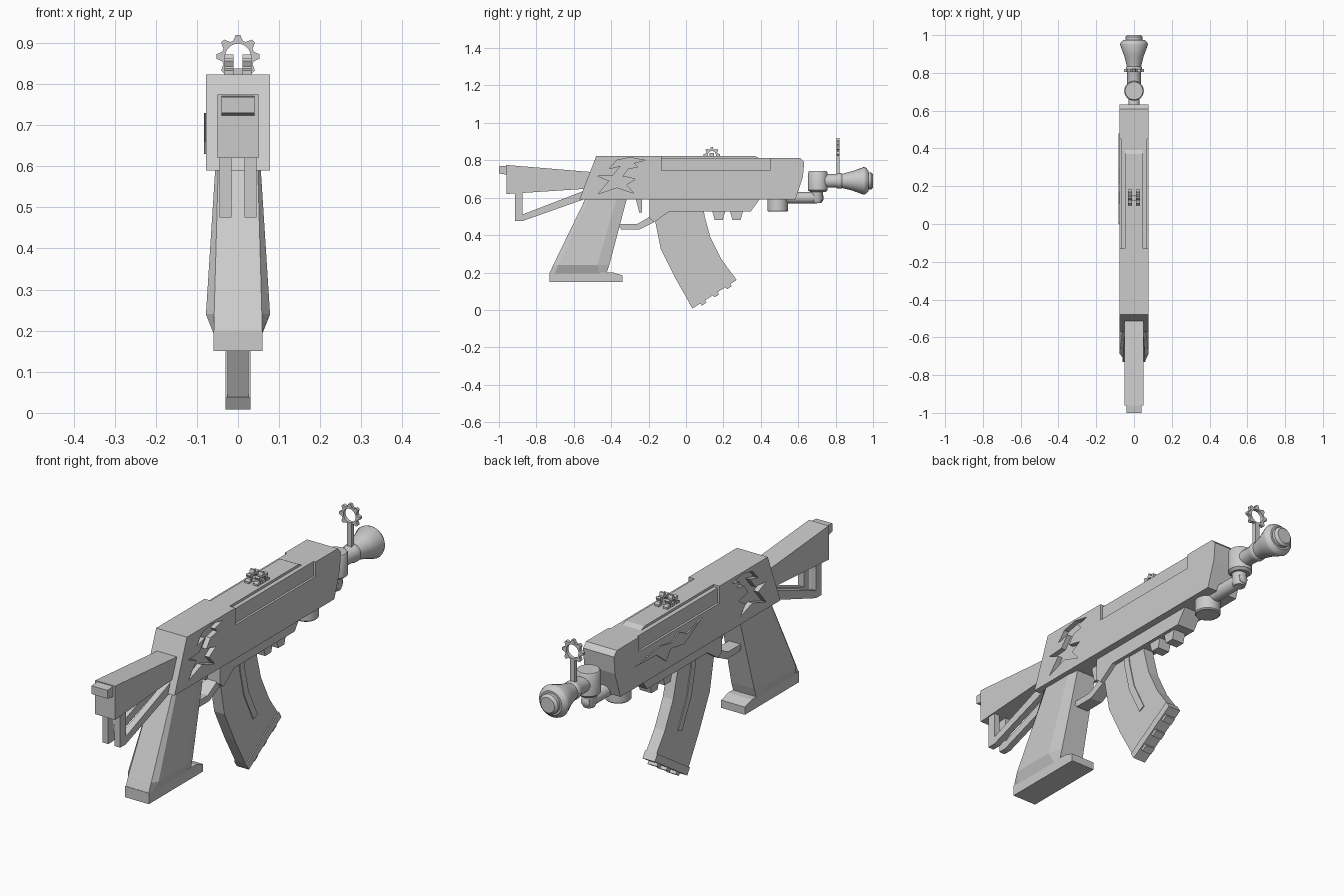
import bpy, bmesh, math
from mathutils import Matrix, Vector

if "Cube" in bpy.data.objects:
    bpy.data.objects.remove(bpy.data.objects["Cube"])

grey = bpy.data.materials.new("plain_grey")
grey.use_nodes = True
grey.diffuse_color = (0.6, 0.6, 0.6, 1)
grey.node_tree.nodes["Principled BSDF"].inputs["Base Color"].default_value = (0.6, 0.6, 0.6, 1)


def finish(name, bm, smooth=False):
    bmesh.ops.recalc_face_normals(bm, faces=bm.faces)
    mesh = bpy.data.meshes.new(name)
    bm.to_mesh(mesh)
    bm.free()
    mesh.materials.append(grey)
    obj = bpy.data.objects.new(name, mesh)
    bpy.context.collection.objects.link(obj)
    if smooth:
        bpy.ops.object.select_all(action="DESELECT")
        obj.select_set(True)
        bpy.context.view_layer.objects.active = obj
        bpy.ops.object.shade_smooth_by_angle(angle=math.radians(40))
    return obj


def loft(name, rings):
    """Skin a stack of equal-length rings and cap both ends."""
    bm = bmesh.new()
    loops = [[bm.verts.new(p) for p in ring] for ring in rings]
    count = len(rings[0])
    for a, b in zip(loops, loops[1:]):
        for i in range(count):
            j = (i + 1) % count
            bm.faces.new((a[i], a[j], b[j], b[i]))
    bm.faces.new(loops[0])
    bm.faces.new(loops[-1])
    return finish(name, bm)


def prism(name, profile, x0, x1):
    """Extrude a (y, z) side profile across the width."""
    return loft(name, [[(x, y, z) for y, z in profile] for x in (x0, x1)])


def slab(name, profile, half):
    return prism(name, profile, -half, half)


def box(name, x0, x1, y0, y1, z0, z1):
    return prism(name, [(y0, z0), (y1, z0), (y1, z1), (y0, z1)], x0, x1)


def lathe(name, profile, centre, axis, sides=24):
    """Spin (radius, distance) pairs about the Y or Z axis."""
    rings = []
    for r, d in profile:
        ring = []
        for i in range(sides):
            t = math.tau * i / sides
            u, v = r * math.cos(t), r * math.sin(t)
            ring.append(Vector(centre) + Vector((u, d, v) if axis == "Y" else (u, v, d)))
        rings.append(ring)
    obj = loft(name, rings)
    bpy.context.view_layer.objects.active = obj
    bpy.ops.object.select_all(action="DESELECT")
    obj.select_set(True)
    bpy.ops.object.shade_smooth_by_angle(angle=math.radians(40))
    return obj


def gear(name, inner, root, tip, teeth, depth, matrix):
    """Flat toothed ring with an open centre."""
    bm = bmesh.new()
    n = teeth * 4
    cols = []
    for i in range(n):
        t = math.tau * (i - 0.5) / n + math.pi / 2
        outer = tip if i % 4 < 2 else root
        cols.append([bm.verts.new(matrix @ Vector((r * math.cos(t), d, r * math.sin(t))))
                     for r, d in ((inner, -depth), (outer, -depth), (outer, depth), (inner, depth))])
    for i in range(n):
        a, b = cols[i], cols[(i + 1) % n]
        for k in range(4):
            m = (k + 1) % 4
            bm.faces.new((a[k], a[m], b[m], b[k]))
    return finish(name, bm)


# Main body with a stepped top
body = slab("body", [(-.57, .59), (-.48, .823), (-.13, .823), (-.13, .812), (.61, .812),
                     (.632, .79), (.625, .71), (.585, .59)], .078)
slab("top_strip", [(-.13, .80), (-.13, .823), (.37, .823), (.40, .808), (.40, .80)], .048)

# Side recesses and carved wing ornament
wing = [(-.22, .80), (-.30, .815), (-.37, .80), (-.41, .755), (-.35, .77), (-.39, .72),
        (-.47, .715), (-.41, .69), (-.47, .62), (-.37, .655), (-.28, .625), (-.32, .67),
        (-.27, .70), (-.34, .715), (-.31, .755), (-.26, .765), (-.28, .785)]
for side, label in ((1, "left"), (-1, "right")):
    cutters = [box(label + "_recess_cutter", side * .068, side * .12, -.13, .45, .745, .9),
               prism(label + "_wing_cutter", wing, side * .055, side * .12)]
    for cutter in cutters:
        cutter.hide_render = True
        cutter.hide_viewport = True
        mod = body.modifiers.new(cutter.name, "BOOLEAN")
        mod.operation = "DIFFERENCE"
        mod.solver = "EXACT"
        mod.object = cutter

# Raised bolt on the right side
prism("bolt_ornament", [(.48, .69), (.33, .685), (.26, .63), (.23, .675), (.13, .66),
                        (0, .73), (.11, .70), (.17, .73), (.22, .70), (.30, .715)], -.083, -.07)

# Shoulder stock, end cap and twin struts
slab("stock", [(-.96, .62), (-.96, .775), (-.50, .737), (-.50, .65)], .05)
slab("stock_cap", [(-1, .73), (-1, .768), (-.95, .772), (-.95, .722)], .04)
for side, label in ((1, "left"), (-1, "right")):
    a, b = side * .016, side * .045
    prism(label + "_strut_post", [(-.915, .475), (-.875, .50), (-.875, .63), (-.915, .63)], a, b)
    prism(label + "_strut_bar", [(-.915, .475), (-.875, .475), (-.55, .59), (-.55, .635), (-.875, .51)], a, b)


# Rear grip, wide at the bottom with bevelled edges
def grip_ring(z, ys, edge, mid):
    half = list(zip((edge, mid, mid, edge), ys))
    return [(w, y, z) for w, y in half] + [(-w, y, z) for w, y in reversed(half)]


loft("grip", [grip_ring(.195, (-.73, -.70, -.46, -.425), .058, .06),
              grip_ring(.24, (-.71, -.685, -.475, -.41), .058, .078),
              grip_ring(.60, (-.535, -.515, -.37, -.315), .048, .055)])
slab("grip_base", [(-.73, .15), (-.34, .15), (-.34, .185), (-.39, .20), (-.73, .20)], .06)

# Lower receiver, guard loop and underside lugs
slab("lower_receiver", [(-.195, .60), (-.195, .49), (-.17, .47), (-.09, .525), (.345, .525), (.40, .60)], .045)
slab("trigger_guard", [(-.37, .46), (-.345, .43), (-.25, .43), (-.17, .47), (-.19, .50),
                       (-.26, .46), (-.35, .46)], .03)
slab("trigger", [(-.27, .60), (-.25, .52), (-.235, .52), (-.235, .60)], .012)
for y in (.175, .27):
    slab("underside_lug", [(y - .035, .53), (y - .022, .482), (y + .022, .482), (y + .035, .53)], .03)

# Curved magazine with side ribs, end plate and studs
rear = [Vector(p) for p in ((-.165, .54), (-.165, .475), (-.135, .325), (-.06, .175), (.035, .008))]
front = [Vector(p) for p in ((.09, .56), (.10, .50), (.13, .39), (.19, .27), (.27, .16))]
slab("magazine", rear + front[::-1], .026)
rib_a = [r.lerp(f, .52) for r, f in zip(rear[:4], front)]
rib_b = [r.lerp(f, .64) for r, f in zip(rear[:4], front)]
slab("magazine_rib", rib_a + rib_b[::-1], .03)
along = (front[-1] - rear[-1]).normalized()
up = Vector((-along.y, along.x))
slab("magazine_base", [rear[-1], front[-1], front[-1] + up * .035, rear[-1] + up * .035], .031)
for d in (.05, .13, .21):
    p = rear[-1] + along * d
    q = p + along * .03
    slab("base_stud", [p + up * .01, p - up * .014, q - up * .014, q + up * .01], .024)

# Pipework under the nose
lathe("lower_socket", [(.05, .525), (.055, .53), (.055, .595)], (0, .49, 0), "Z")
lathe("link_pipe", [(.03, .49), (.03, .70), (.022, .728), (.01, .735)], (0, 0, .60), "Y")
lathe("link_riser", [(.025, .572), (.032, .59), (.032, .66)], (0, .70, 0), "Z")
lathe("upper_socket", [(.04, .63), (.052, .64), (.052, .735), (.047, .742)], (0, .705, 0), "Z")

# Flared muzzle
lathe("muzzle_horn", [(.036, .73), (.036, .80), (.042, .815), (.042, .83), (.038, .835), (.052, .89),
                      (.074, .95), (.07, .962), (.055, .975), (.046, .975), (.046, .99), (.035, 1)],
      (0, 0, .69), "Y")

# Toothed front ring sight on a post
gear("front_sight_ring", .031, .04, .053, 8, .008, Matrix.Translation((0, .813, .867)))
box("front_sight_post", -.012, .012, .804, .822, .71, .835)

# Toothed rear sight on the top strip
turn = Matrix.Rotation(math.pi / 2, 4, "Z")
for x in (-.022, .022):
    gear("rear_sight_ring", .022, .032, .044, 8, .011, Matrix.Translation((x, .138, .828)) @ turn)
box("rear_sight_bar", -.033, .033, .125, .15, .82, .838)
